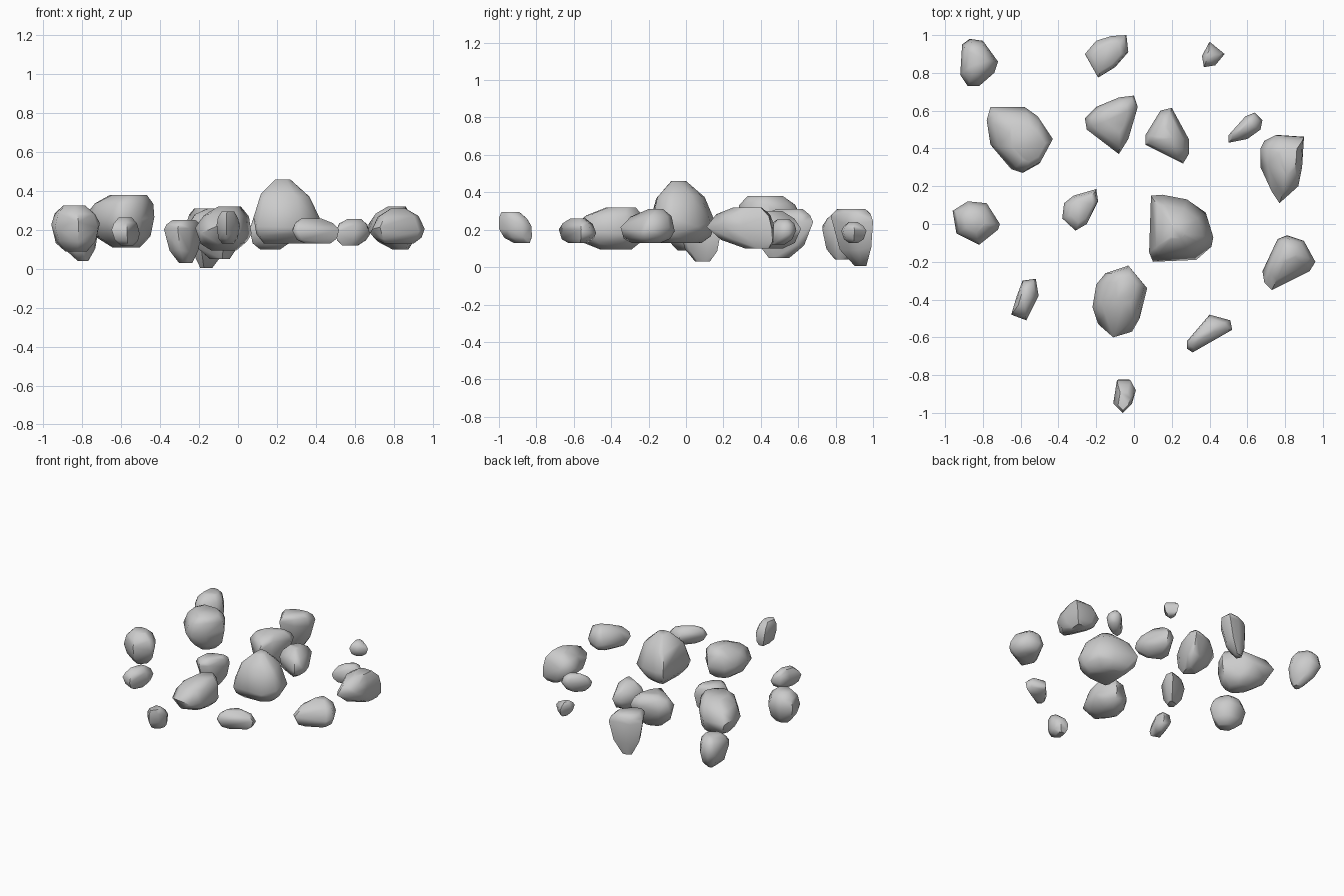
import bpy, bmesh, math, random
from mathutils import Vector

random.seed(4)


def rock(name, outline, rim, top, base):
    """Hull around a plan outline at rim height; top/base are (x, y, z, scale) caps."""
    n = len(outline)
    cx = sum(p[0] for p in outline) / n
    cy = sum(p[1] for p in outline) / n
    bm = bmesh.new()

    def ring(x, y, z, s, jitter):
        for px, py in outline:
            dz = random.uniform(-jitter, jitter)
            bm.verts.new((x + (px - cx) * s, y + (py - cy) * s, z + dz))

    # widest ring, then a shoulder and a cap towards each end
    h = top[2] - base[2]
    ring(cx, cy, rim, 1.0, 0.1 * h)
    for x, y, z, s in (top, base):
        ring(cx + (x - cx) * 0.45, cy + (y - cy) * 0.45,
             rim + (z - rim) * 0.62, 1 + (s - 1) * 0.36, 0.03 * h)
        ring(x, y, z, s * 0.9, 0)
    hull = bmesh.ops.convex_hull(bm, input=bm.verts[:])
    junk = [v for v in hull["geom_interior"] if isinstance(v, bmesh.types.BMVert)]
    bmesh.ops.delete(bm, geom=junk, context='VERTS')
    loose = [v for v in bm.verts if not v.link_faces]
    bmesh.ops.delete(bm, geom=loose, context='VERTS')
    bmesh.ops.recalc_face_normals(bm, faces=bm.faces[:])
    me = bpy.data.meshes.new(name)
    bm.to_mesh(me)
    bm.free()
    me.shade_smooth()
    me.set_sharp_from_angle(angle=math.radians(55))
    ob = bpy.data.objects.new(name, me)
    bpy.context.collection.objects.link(ob)
    return ob


# Back row
rock("rock_back_left",
     [(-.91, .95), (-.87, .98), (-.80, .97), (-.72, .86), (-.74, .80), (-.82, .73), (-.88, .73), (-.92, .79)],
     .20, (-.83, .86, .30, .55), (-.80, .83, .04, .3))
rock("rock_back_middle",
     [(-.26, .90), (-.20, .97), (-.12, .995), (-.04, 1.0), (-.03, .91), (-.10, .83), (-.19, .775)],
     .25, (-.14, .90, .31, .75), (-.16, .94, .005, .3))
rock("pebble_back_right",
     [(.36, .89), (.40, .965), (.48, .90), (.43, .84), (.37, .83)],
     .185, (.40, .89, .24, .4), (.41, .89, .13, .4))

# Second row
rock("boulder_left",
     [(-.76, .62), (-.58, .62), (-.51, .57), (-.43, .45), (-.50, .32), (-.59, .27), (-.65, .29), (-.76, .42), (-.78, .55)],
     .27, (-.57, .43, .38, .6), (-.58, .45, .11, .45))
rock("rock_second_middle",
     [(-.26, .56), (-.20, .62), (-.08, .67), (0, .68), (.02, .62), (-.03, .45), (-.08, .37), (-.25, .50)],
     .22, (-.09, .57, .31, .5), (-.09, .51, .05, .4))
rock("rock_second_right",
     [(.14, .60), (.20, .615), (.29, .45), (.29, .37), (.26, .32), (.06, .42), (.06, .47)],
     .19, (.17, .46, .30, .4), (.17, .45, .10, .5))
rock("pebble_second_right",
     [(.50, .47), (.59, .57), (.64, .59), (.68, .55), (.67, .50), (.60, .45), (.50, .43)],
     .19, (.60, .52, .255, .45), (.58, .49, .12, .5))
rock("rock_far_right",
     [(.67, .40), (.69, .44), (.75, .47), (.90, .46), (.89, .30), (.87, .20), (.77, .11), (.73, .17), (.67, .30)],
     .21, (.81, .34, .32, .45), (.83, .39, .10, .4))

# Middle row
rock("rock_far_left",
     [(-.96, .07), (-.88, .12), (-.78, .11), (-.71, 0), (-.72, -.03), (-.82, -.11), (-.94, -.05)],
     .22, (-.84, .01, .325, .5), (-.83, .01, .09, .5))
rock("rock_centre_left",
     [(-.37, .11), (-.32, .15), (-.20, .185), (-.19, .12), (-.25, 0), (-.31, -.035), (-.38, .03)],
     .19, (-.28, .08, .25, .7), (-.27, .09, .03, .4))
rock("boulder_centre",
     [(.09, .15), (.15, .155), (.28, .13), (.38, .06), (.42, -.07), (.41, -.12), (.33, -.19), (.10, -.20), (.08, -.15)],
     .24, (.23, -.04, .46, .25), (.24, -.03, .13, .7))
rock("rock_right",
     [(.68, -.25), (.76, -.08), (.81, -.06), (.90, -.09), (.96, -.20), (.93, -.25), (.73, -.35), (.69, -.31)],
     .20, (.82, -.16, .31, .3), (.82, -.21, .13, .6))

# Front rows
rock("pebble_front_left",
     [(-.59, -.30), (-.52, -.29), (-.505, -.38), (-.57, -.51), (-.65, -.48), (-.62, -.38)],
     .19, (-.58, -.39, .265, .5), (-.57, -.40, .12, .5))
rock("boulder_front",
     [(-.20, -.32), (-.15, -.26), (-.03, -.22), (.07, -.34), (.03, -.50), (-.01, -.57), (-.11, -.60), (-.19, -.53), (-.22, -.44)],
     .20, (-.05, -.35, .32, .45), (-.08, -.38, .095, .5))
rock("rock_front_right",
     [(.28, -.62), (.40, -.48), (.51, -.51), (.52, -.56), (.31, -.68), (.28, -.66)],
     .19, (.37, -.58, .26, .45), (.40, -.58, .13, .6))
rock("pebble_front",
     [(-.09, -.825), (-.02, -.825), (.01, -.88), (-.01, -.95), (-.06, -1.0), (-.11, -.95)],
     .21, (-.05, -.935, .295, .6), (-.05, -.875, .13, .55))
